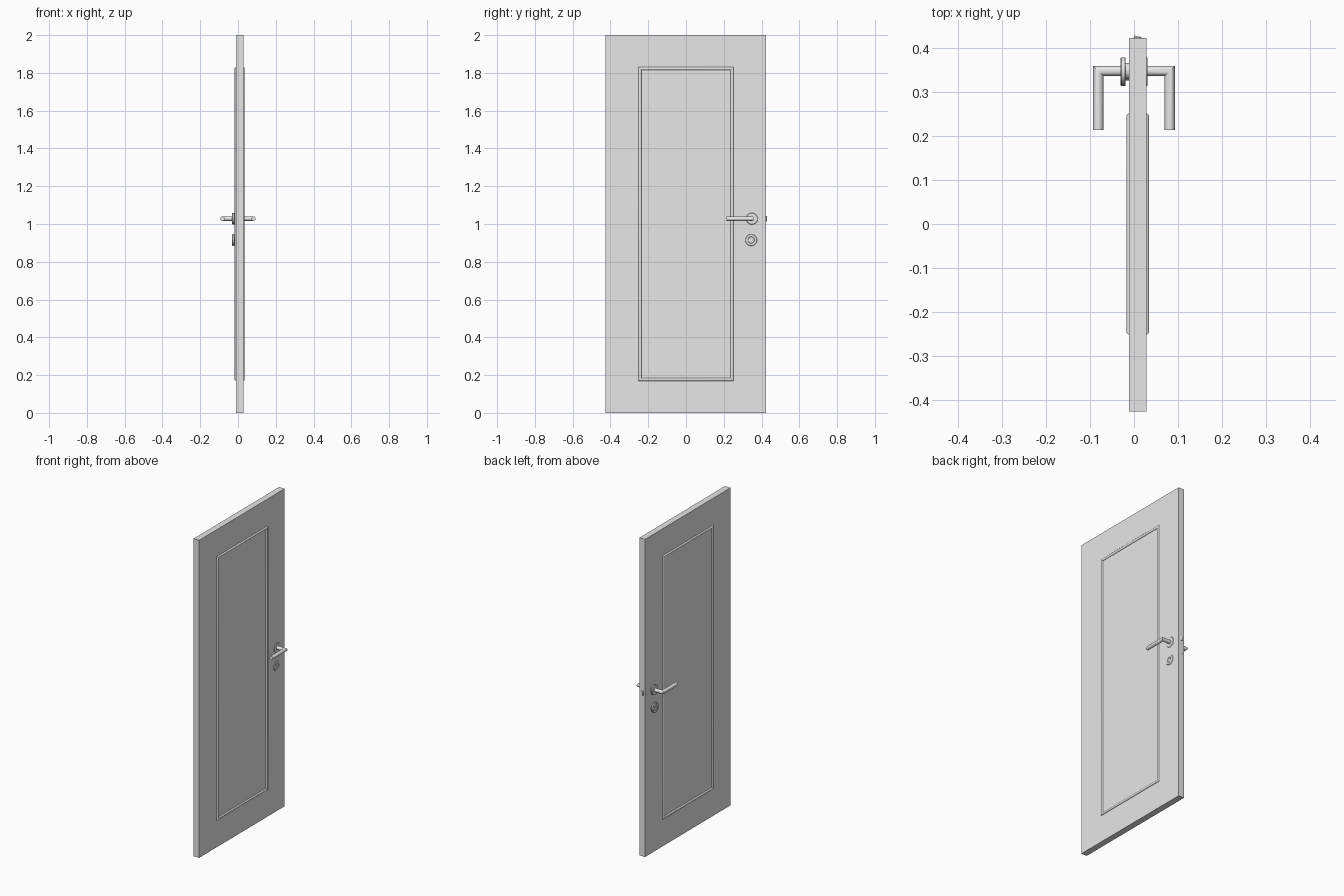
import bpy, bmesh, math
from mathutils import Matrix, Vector

if "Cube" in bpy.data.objects:
    bpy.data.objects.remove(bpy.data.objects["Cube"])

def mat(name, c):
    m = bpy.data.materials.new(name)
    m.diffuse_color = (*c, 1)
    m.use_nodes = True
    m.node_tree.nodes["Principled BSDF"].inputs["Base Color"].default_value = m.diffuse_color
    return m

GREY = mat("light grey", (0.8, 0.8, 0.8))
CX = 0.0085                      # middle of the slab thickness
HY, HZ, KZ = 0.349, 1.028, 0.915  # handle and keyhole positions

def finish(name, bm, smooth=True):
    bmesh.ops.recalc_face_normals(bm, faces=bm.faces)
    me = bpy.data.meshes.new(name)
    bm.to_mesh(me)
    bm.free()
    ob = bpy.data.objects.new(name, me)
    bpy.context.collection.objects.link(ob)
    me.materials.append(GREY)
    if smooth:
        bpy.ops.object.select_all(action='DESELECT')
        ob.select_set(True)
        bpy.context.view_layer.objects.active = ob
        bpy.ops.object.shade_smooth_by_angle(angle=math.radians(35))
    return ob

def box(name, lo, hi):
    bm = bmesh.new()
    bmesh.ops.create_cube(bm, size=1)
    lo, hi = Vector(lo), Vector(hi)
    for v in bm.verts:
        v.co = Vector([(lo[i] + hi[i]) / 2 + v.co[i] * (hi[i] - lo[i]) for i in range(3)])
    return finish(name, bm, False)

def lathe(name, profile, y, z, side, n=32):
    """Revolve (radius, x) points about an x axis line."""
    bm = bmesh.new()
    rings = [[bm.verts.new((side * x, y + r * math.cos(2 * math.pi * i / n),
                            z + r * math.sin(2 * math.pi * i / n))) for i in range(n)]
             for r, x in profile]
    for a, b in zip(rings, rings[1:]):
        for i in range(n):
            j = (i + 1) % n
            bm.faces.new((a[i], a[j], b[j], b[i]))
    bm.faces.new(rings[0])
    bm.faces.new(rings[-1])
    return finish(name, bm)

# door slab
box("door_slab", (CX - 0.0195, -0.427, 0), (CX + 0.0195, 0.424, 2))

# moulding: half-round profile swept round a mitred rectangle on each face
def moulding(name, side):
    bm = bmesh.new()
    y, z0, z1, w, h = 0.252, 0.169, 1.831, 0.016, 0.0065
    prof = [(0, -0.002)] + [(w / 2 - w / 2 * math.cos(math.pi * i / 8),
                             h * math.sin(math.pi * i / 8)) for i in range(9)] + [(w, -0.002)]
    loops = []
    for d, e in prof:
        x = CX + side * (0.0195 + e)
        loops.append([bm.verts.new((x, sy * (y - d), z)) for sy, z in
                      ((-1, z0 + d), (1, z0 + d), (1, z1 - d), (-1, z1 - d))])
    for a, b in zip(loops, loops[1:] + loops[:1]):
        for i in range(4):
            j = (i + 1) % 4
            bm.faces.new((a[i], a[j], b[j], b[i]))
    finish(name, bm)

# lever: round bar with one mitred corner
def lever(name, side, n=20):
    bm = bmesh.new()
    r, xc = 0.0115, 0.0815
    rings = [[], [], []]
    for i in range(n):
        a = 2 * math.pi * i / n
        u, dz = r * math.cos(a), r * math.sin(a)
        for ring, (x, y) in zip(rings, ((0.005, HY + u), (xc + u, HY + u), (xc + u, 0.214))):
            ring.append(bm.verts.new((side * x, y, HZ + dz)))
    for a, b in zip(rings, rings[1:]):
        for i in range(n):
            j = (i + 1) % n
            bm.faces.new((a[i], a[j], b[j], b[i]))
    bm.faces.new(rings[0])
    bm.faces.new(rings[2])
    finish(name, bm)

rose = [(0.018, 0.005), (0.018, 0.019), (0.029, 0.019), (0.031, 0.021),
        (0.031, 0.028), (0.029, 0.0305), (0.016, 0.0305)]
key_rose = rose[:-1] + [(0.018, 0.0305), (0.016, 0.0285)]
for side, tag in ((-1, "left"), (1, "right")):
    moulding("panel_moulding_" + tag, side)
    lever("lever_" + tag, side)
    lathe("handle_rose_" + tag, rose, HY, HZ, side)
    lathe("key_rose_" + tag, key_rose, 0.345, KZ, side)
    # key cylinder with narrow lower body
    lathe("key_cylinder_" + tag, [(0.008, 0.01), (0.008, 0.0305)], 0.345, KZ + 0.006, side, 20)
    xs = sorted((side * 0.01, side * 0.0305))
    box("key_body_" + tag, (xs[0], 0.340, KZ - 0.014), (xs[1], 0.350, KZ + 0.002))

# latch plate and bevelled latch on the door edge
box("latch_plate", (CX - 0.010, 0.42, 0.93), (CX + 0.010, 0.4246, 1.07))
latch = box("latch_bolt", (CX - 0.008, 0.415, HZ - 0.014), (CX + 0.008, 0.430, HZ + 0.014))
for v in latch.data.vertices:
    if v.co.y > 0.42 and v.co.x > CX:
        v.co.y = 0.4255
